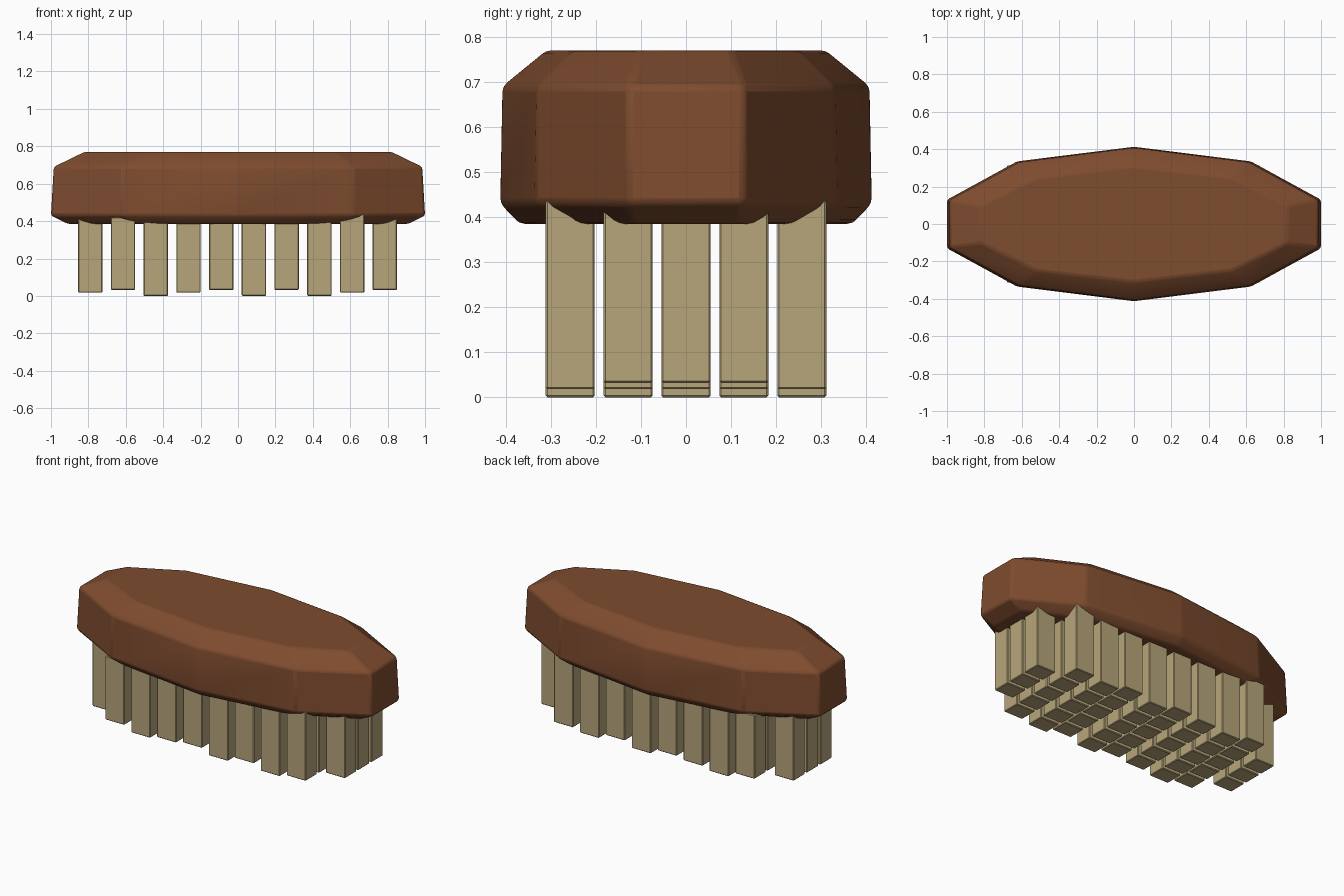
import bpy, bmesh, math

if "Cube" in bpy.data.objects:
    bpy.data.objects.remove(bpy.data.objects["Cube"])


def material(name, rgb):
    m = bpy.data.materials.new(name)
    m.use_nodes = True
    m.diffuse_color = (*rgb, 1)
    m.node_tree.nodes["Principled BSDF"].inputs["Base Color"].default_value = (*rgb, 1)
    return m


def finish(name, bm, mat, bevel, segments):
    bmesh.ops.recalc_face_normals(bm, faces=bm.faces)
    mesh = bpy.data.meshes.new(name)
    bm.to_mesh(mesh)
    bm.free()
    mesh.materials.append(mat)
    ob = bpy.data.objects.new(name, mesh)
    bpy.context.collection.objects.link(ob)
    mod = ob.modifiers.new("soft_edges", 'BEVEL')
    mod.width = bevel
    mod.segments = segments
    mod.limit_method = 'ANGLE'
    mod.angle_limit = math.radians(5)
    return ob


def outline(end_x, end_y, mid_x, mid_y, centre_y):
    """Ten-sided outline, symmetric in x and y."""
    quarter = [(end_x, end_y), (mid_x, mid_y)]
    back = quarter + [(0, centre_y)] + [(-x, y) for x, y in reversed(quarter)]
    return back + [(-x, -y) for x, y in back]


wood = material("brown_wood", (0.21, 0.072, 0.028))
straw = material("straw_bristle", (0.475, 0.38, 0.198))

# Wooden back: stacked ten-sided rings
rings = [
    (0.385, outline(0.91, 0.12, 0.55, 0.295, 0.37)),
    (0.43, outline(1.0, 0.13, 0.625, 0.335, 0.413)),
    (0.69, outline(0.985, 0.128, 0.615, 0.33, 0.408)),
    (0.77, outline(0.82, 0.10, 0.52, 0.25, 0.31)),
]
bm = bmesh.new()
loops = [[bm.verts.new((x, y, z)) for x, y in pts] for z, pts in rings]
for low, high in zip(loops, loops[1:]):
    for i in range(len(low)):
        j = (i + 1) % len(low)
        bm.faces.new((low[i], low[j], high[j], high[i]))
bm.faces.new(loops[0])
bm.faces.new(loops[-1])
back = finish("brush_back", bm, wood, 0.012, 2)
bpy.context.view_layer.objects.active = back
back.select_set(True)
bpy.ops.object.shade_smooth_by_angle(angle=math.radians(20))
back.select_set(False)

# Bristle tufts: square blocks, each column trimmed to its own length
trims = [0.018, 0.032, 0.0, 0.018, 0.032, 0.0, 0.032, 0.0, 0.018, 0.032]
bm = bmesh.new()
for col, bottom in enumerate(trims):
    x = -0.79 + 0.175 * col
    top = 0.42 if col < 2 else 0.437
    reach = 1 if col in (0, len(trims) - 1) else 2
    for row in range(-reach, reach + 1):
        tuft = bmesh.ops.create_cube(bm, size=1)["verts"]
        bmesh.ops.scale(bm, vec=(0.13, 0.109, top - bottom), verts=tuft)
        bmesh.ops.translate(bm, vec=(x, row * 0.1285, (top + bottom) / 2), verts=tuft)
finish("bristles", bm, straw, 0.004, 1)
